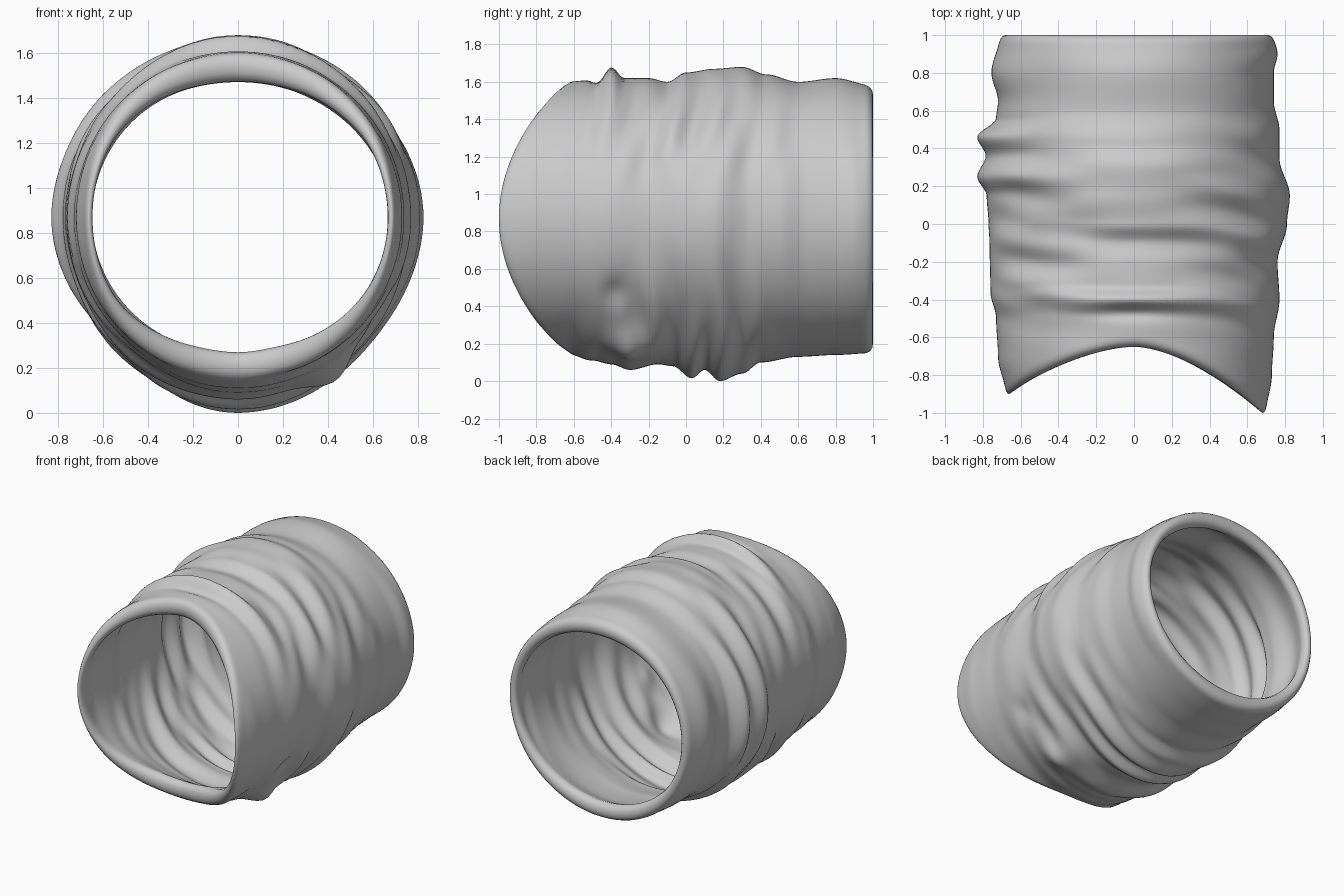
import bpy, bmesh
from math import sin, cos, pi, exp

if "Cube" in bpy.data.objects:
    bpy.data.objects.remove(bpy.data.objects["Cube"])

# Silhouette profiles: (y, distance from the axis), read along four sides
CZ = 0.87
RIGHT = [(-1, .70), (-.8, .73), (-.6, .74), (-.4, .77), (-.2, .76), (0, .81), (.15, .825),
         (.35, .77), (.5, .77), (.65, .74), (.8, .74), (.9, .76), (1, .74)]
LEFT = [(-.9, .68), (-.7, .72), (-.5, .73), (-.36, .76), (-.1, .765), (.0, .77), (.15, .78),
        (.25, .83), (.36, .785), (.46, .83), (.56, .73), (.65, .72), (.8, .755), (1, .71)]
TOP = [(-.65, .73), (-.5, .74), (-.4, .81), (-.33, .75), (-.2, .75), (-.1, .73), (0, .78),
       (.15, .80), (.3, .81), (.43, .77), (.6, .73), (.8, .75), (1, .71)]
BOTTOM = [(-.65, .72), (-.5, .76), (-.4, .78), (-.3, .81), (-.15, .78), (-.07, .79), (.03, .855),
          (.1, .81), (.18, .87), (.3, .83), (.4, .77), (.6, .74), (.8, .73), (1, .72)]
BASE = [(-1, .71), (-.6, .735), (-.2, .76), (.3, .76), (.6, .74), (1, .725)]


def sample(profile, y):
    """Smoothly interpolated profile value."""
    if y <= profile[0][0]:
        return profile[0][1]
    for (a, ra), (b, rb) in zip(profile, profile[1:]):
        if y <= b:
            t = (y - a) / (b - a)
            return ra + (rb - ra) * t * t * (3 - 2 * t)
    return profile[-1][1]


def front_edge(t):
    """Scooped front opening: long at the sides, short above and below."""
    c = cos(t)
    return -.65 - (.35 * c ** 1.7 if c > 0 else .25 * abs(c) ** 1.7)


def bump(t, y, t0, y0, wt, wy):
    d = (t - t0 + pi) % (2 * pi) - pi
    return exp(-(d / wt) ** 2 - ((y - y0) / wy) ** 2)


def radius(t, y):
    c, s = cos(t), sin(t)
    slant = .06 * sin(2 * t + .6) + .03 * sin(3 * t)      # folds drift round the sleeve
    side = sample(RIGHT if c > 0 else LEFT, y + slant * s * s)
    vert = sample(TOP if s > 0 else BOTTOM, y + slant * c * c)
    base = sample(BASE, y)
    r = base + c ** 4 * (side - base) + s ** 4 * (vert - base)
    # diagonal wrinkles, strongest between the four silhouettes and mid-length
    mask = sin(2 * t) ** 2 * exp(-((y + .02) / .5) ** 4)
    r += mask * (.014 * sin(21 * y + 2.5 * sin(2 * t) + 1.5 * cos(t))
                 + .010 * sin(34 * y - 3 * sin(t) + 2 * cos(3 * t)))
    # pinched pits on the lower right and on top, bulge low on the right
    r -= .03 * bump(t, y, -.56, -.38, .12, .06)
    r -= .03 * bump(t, y, pi / 2, -.46, .25, .04)
    r += .07 * bump(t, y, -1.03, -.3, .16, .11)
    return r


# Rounded lip: (share of inset toward the axis, distance in from the rim)
LIP = [(.95, .045), (.84, .018), (.65, .004), (.43, 0), (.24, .004), (.09, .016), (.02, .032)]
WALL = .05                                                # cloth thickness away from the lips
N, ROWS = 144, 110
bm = bmesh.new()


def front_inset(t):
    return .04 + .095 * sin(t) ** 2


def back_inset(t):
    return .07 + .05 * sin(t) ** 2


def ring(fn):
    verts = []
    for i in range(N):
        t = 2 * pi * i / N
        r, y = fn(t)
        verts.append(bm.verts.new((r * cos(t), y, CZ + r * sin(t))))
    return verts


def outer(k):
    def body(t):
        y0 = front_edge(t) + .05
        y = y0 + (.955 - y0) * k / ROWS
        return radius(t, y), y
    return body


def inner(k):
    """Lining: thick at the two lips, thinner along the wrinkled length."""
    def body(t):
        f = front_edge(t)
        y = f + .06 + (.94 - f - .06) * k / ROWS
        inset = (WALL + (front_inset(t) - WALL) * exp(-((y - f) / .22) ** 2)
                 + (back_inset(t) - WALL) * exp(-((1 - y) / .15) ** 2))
        return radius(t, y) - inset, y
    return body


rings = []
for share, d in LIP:                                      # front lip
    rings.append(ring(lambda t: (radius(t, front_edge(t) + d) - share * front_inset(t),
                                 front_edge(t) + d)))
for k in range(ROWS + 1):                                 # wrinkled outside
    rings.append(ring(outer(k)))
for share, d in reversed(LIP):                            # back lip
    rings.append(ring(lambda t: (radius(t, 1 - d) - share * back_inset(t), 1 - d)))
for k in range(ROWS, -1, -1):                             # lining
    rings.append(ring(inner(k)))

for a, b in zip(rings, rings[1:] + rings[:1]):
    for i in range(N):
        j = (i + 1) % N
        bm.faces.new((a[i], a[j], b[j], b[i]))
bmesh.ops.recalc_face_normals(bm, faces=bm.faces)

# Rest the sleeve on the ground
low = min(v.co.z for v in bm.verts)
for v in bm.verts:
    v.co.z -= low
mesh = bpy.data.meshes.new("wrinkled_sleeve")
bm.to_mesh(mesh)
bm.free()
mesh.shade_smooth()
sleeve = bpy.data.objects.new("wrinkled_sleeve", mesh)
bpy.context.collection.objects.link(sleeve)
